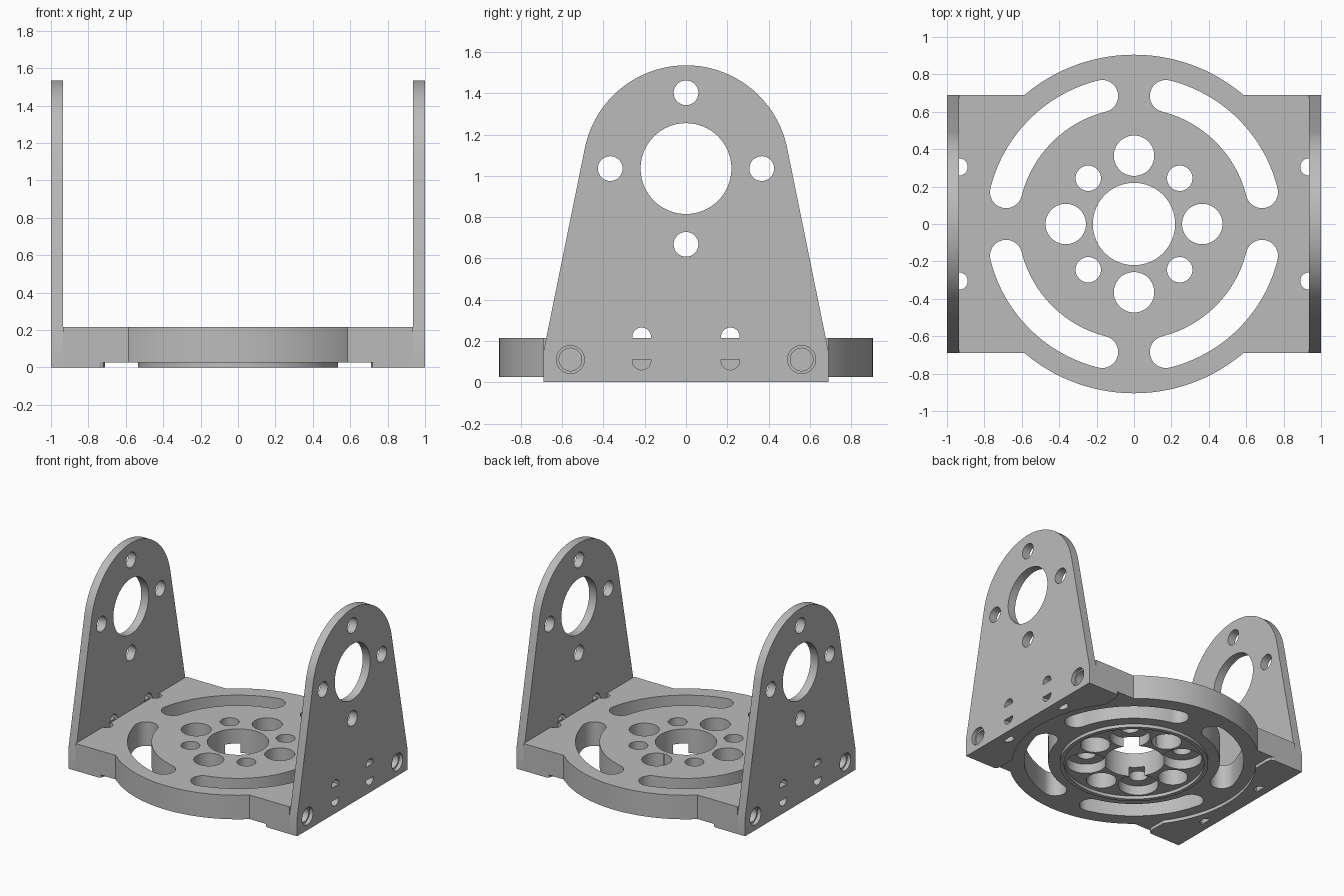
import bpy, bmesh
from math import cos, sin, asin, radians, pi
from mathutils import Vector

cube = bpy.data.objects.get("Cube")
if cube:
    bpy.data.objects.remove(cube, do_unlink=True)

grey = bpy.data.materials.new("plain grey")
grey.use_nodes = True
GREY = (0.5, 0.5, 0.5, 1)
grey.diffuse_color = GREY
grey.node_tree.nodes["Principled BSDF"].inputs["Base Color"].default_value = GREY


def arc(cx, cy, r, a0, a1, n=32):
    """Points on an arc, angles in degrees, both ends included."""
    angles = [radians(a0 + (a1 - a0) * i / n) for i in range(n + 1)]
    return [(cx + r * cos(a), cy + r * sin(a)) for a in angles]


def circle(cx, cy, r, n=48):
    return arc(cx, cy, r, 0, 360, n)[:-1]


def prism(name, pts, lo, hi, axis="z"):
    """Extrude a profile along z (profile is x, y) or along x (profile is y, z)."""
    bm = bmesh.new()
    place = (lambda p, h: (p[0], p[1], h)) if axis == "z" else (lambda p, h: (h, p[0], p[1]))
    face = bm.faces.new([bm.verts.new(place(p, lo)) for p in pts])
    move = Vector(place((0, 0), hi - lo))
    out = bmesh.ops.extrude_face_region(bm, geom=[face])["geom"]
    bmesh.ops.translate(bm, vec=move, verts=[v for v in out if isinstance(v, bmesh.types.BMVert)])
    bmesh.ops.recalc_face_normals(bm, faces=bm.faces[:])
    me = bpy.data.meshes.new(name)
    bm.to_mesh(me)
    bm.free()
    me.materials.append(grey)
    ob = bpy.data.objects.new(name, me)
    bpy.context.collection.objects.link(ob)
    return ob


def combine(target, tool, operation="DIFFERENCE"):
    mod = target.modifiers.new("combine", "BOOLEAN")
    mod.operation, mod.solver, mod.object = operation, "EXACT", tool
    bpy.context.view_layer.objects.active = target
    bpy.ops.object.modifier_apply(modifier=mod.name)
    bpy.data.objects.remove(tool, do_unlink=True)


def cut(target, pts, lo, hi, axis="z"):
    combine(target, prism("cutter", pts, lo, hi, axis), "DIFFERENCE")


# Base: disc merged with a rectangle
HALF, EDGE, TOP, UNDER = 0.69, 0.935, 0.215, 0.025
R = 0.905
a = asin(HALF / R) * 180 / pi
outline = ([(EDGE, -HALF), (EDGE, HALF)] + arc(0, 0, R, a, 180 - a, 48)
           + [(-EDGE, HALF), (-EDGE, -HALF)] + arc(0, 0, R, 180 + a, 360 - a, 48))
base = prism("base", outline, UNDER, TOP)

# Side pads under the base, hollowed around the disc
for s in (1, -1):
    tip = [(0.74, HALF), (0.72, 0.68), (0.71, 0.65), (0.71, 0.6)]
    pad = [(EDGE, -HALF), (EDGE, HALF)] + tip + arc(0, 0, 0.88, 36, -36, 32)
    pad += [(x, -y) for x, y in reversed(tip)]
    combine(base, prism("pad", [(s * x, y) for x, y in pad], 0, 0.06), "UNION")

# Raised ring under the middle
ring = prism("ring", circle(0, 0, 0.535, 80), 0, 0.06)
cut(ring, circle(0, 0, 0.505, 80), -0.1, 0.1)
combine(base, ring, "UNION")

# Centre bore, round holes and counterbores
cut(base, circle(0, 0, 0.22, 64), -0.1, 0.4)
for k in range(4):
    t = k * pi / 2
    cut(base, circle(0.365 * cos(t), 0.365 * sin(t), 0.108), -0.1, 0.4)
    t += pi / 4
    x, y = 0.346 * cos(t), 0.346 * sin(t)
    cut(base, circle(x, y, 0.145), -0.1, 0.1)
    cut(base, circle(x, y, 0.068), -0.1, 0.4)

# Curved slots
for k in range(4):
    a0, a1 = 14 + 90 * k, 76 + 90 * k
    mid, w = 0.705, 0.086
    c0, c1 = [(mid * cos(radians(q)), mid * sin(radians(q))) for q in (a0, a1)]
    slot = (arc(0, 0, mid + w, a0, a1, 32) + arc(*c1, w, a1, a1 + 180, 16)[1:]
            + arc(0, 0, mid - w, a1, a0, 32)[1:] + arc(*c0, w, a0 + 180, a0 + 360, 16)[1:-1])
    cut(base, slot, -0.1, 0.4)

# Upright arms with rounded tops
CZ = 1.035
profile = [(-HALF, 0), (HALF, 0), (HALF, 0.15)] + arc(0, CZ, 0.5, 11.5, 168.5, 56) + [(-HALF, 0.15)]
for s, side in ((1, "left"), (-1, "right")):
    span = lambda lo, hi: sorted((s * lo, s * hi))
    arm = prism(side + "_arm", profile, *span(EDGE, 1), "x")
    cut(arm, circle(0, CZ, 0.22, 64), *span(0.8, 1.2), "x")
    for k in range(4):
        t = k * pi / 2
        cut(arm, circle(0.367 * cos(t), CZ + 0.367 * sin(t), 0.06, 32), *span(0.8, 1.2), "x")
    for m in (1, -1):
        # Tie holes, edge holes and stepped screw holes
        for z in (0.22, 0.105):
            cut(arm, circle(m * 0.215, z, 0.045, 32), *span(0.8, 1.2), "x")
        cut(base, circle(s * EDGE, m * 0.305, 0.046, 32), -0.1, 0.4)
        cut(arm, circle(m * 0.56, 0.11, 0.068, 32), *span(0.97, 1.2), "x")
        for part in (arm, base):
            cut(part, circle(m * 0.56, 0.11, 0.055, 32), *span(0.86, 1.2), "x")
    # Flush bar bridging the tie holes
    bar = [(-0.26, 0.11), (0.26, 0.11), (0.26, TOP), (-0.26, TOP)]
    prism(side + "_bar", bar, *span(0.95, 1), "x")

# Smooth curved walls, keep edges sharp
for ob in bpy.context.scene.objects:
    if ob.type == "MESH" and ob.data.materials and ob.data.materials[0] == grey:
        bpy.ops.object.select_all(action="DESELECT")
        ob.select_set(True)
        bpy.context.view_layer.objects.active = ob
        bpy.ops.object.shade_smooth_by_angle(angle=radians(25))
